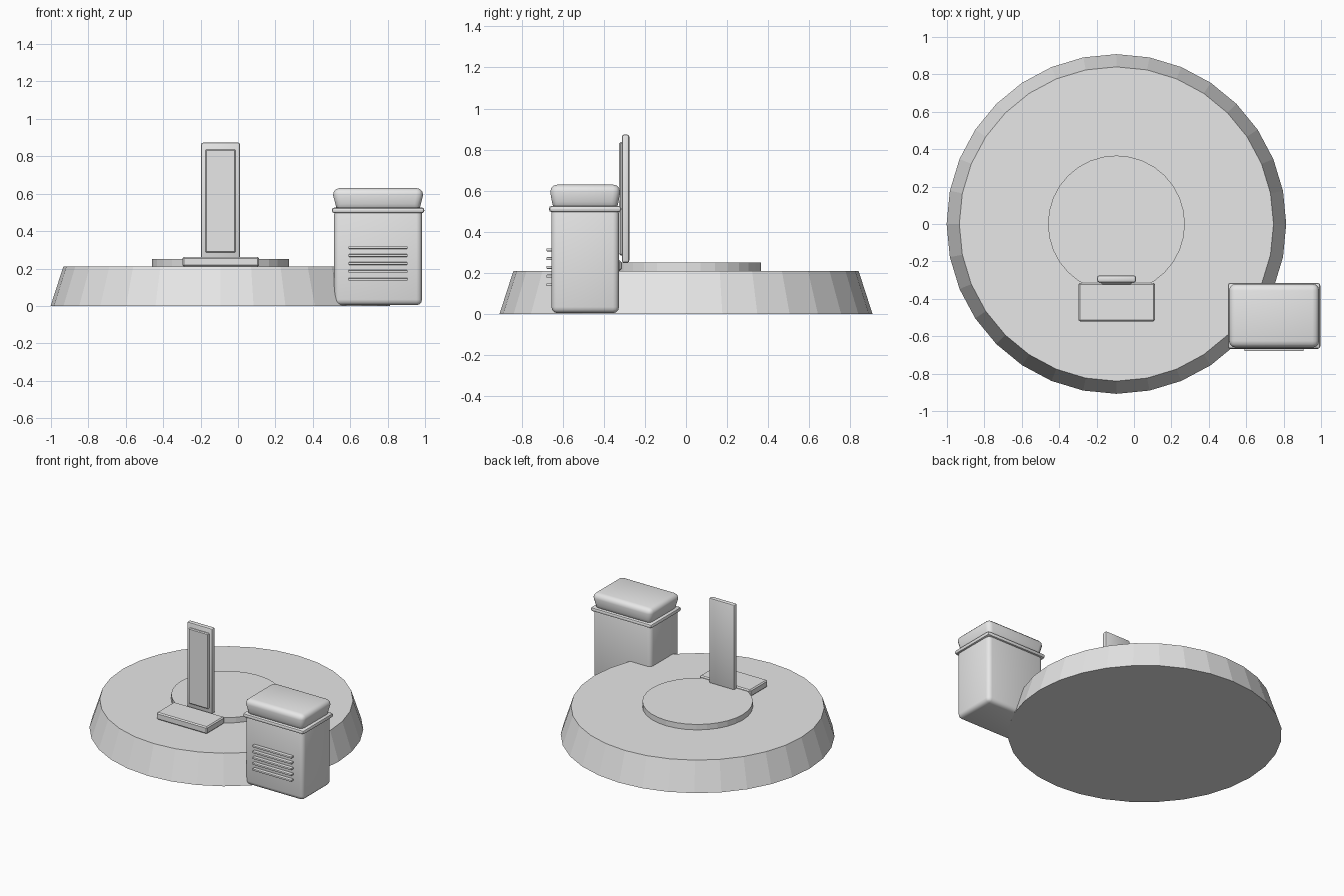
import bpy
import math

cube = bpy.data.objects.get("Cube")
if cube:
    bpy.data.objects.remove(cube, do_unlink=True)

GREY = 0.8
mat = bpy.data.materials.new("plain grey")
mat.use_nodes = True
mat.diffuse_color = (GREY, GREY, GREY, 1)
mat.node_tree.nodes["Principled BSDF"].inputs["Base Color"].default_value = (GREY, GREY, GREY, 1)


def finish(name):
    obj = bpy.context.object
    obj.name = name
    obj.data.materials.append(mat)
    return obj


def disc(name, r_bottom, r_top, z0, z1):
    """Straight or tapered round slab centred on the platform axis."""
    bpy.ops.mesh.primitive_cone_add(vertices=32, radius1=r_bottom, radius2=r_top,
                                    depth=z1 - z0, location=(-0.094, 0, (z0 + z1) / 2))
    return finish(name)


def box(name, x, y, z, bevel=0.0, segments=1):
    """Box spanning three (low, high) ranges, with optional rounded edges."""
    ranges = (x, y, z)
    bpy.ops.mesh.primitive_cube_add(size=1, location=[(a + b) / 2 for a, b in ranges])
    obj = finish(name)
    obj.scale = [b - a for a, b in ranges]
    bpy.ops.object.transform_apply(location=False, rotation=False, scale=True)
    if bevel:
        mod = obj.modifiers.new("rounded edges", 'BEVEL')
        mod.width = bevel
        mod.segments = segments
        bpy.ops.object.modifier_apply(modifier=mod.name)
        if segments > 1:
            bpy.ops.object.shade_smooth_by_angle(angle=math.radians(35))
    return obj


# Stepped round platform
disc("platform", 0.908, 0.84, 0, 0.21)
disc("raised_step", 0.366, 0.366, 0.21, 0.25)

# Low plinth and upright panel
box("plinth", (-0.298, 0.112), (-0.52, -0.315), (0.21, 0.262), 0.008)
box("upright_panel", (-0.197, 0.01), (-0.312, -0.276), (0.25, 0.873), 0.01, 2)
box("panel_face", (-0.175, -0.013), (-0.325, -0.305), (0.285, 0.837), 0.006)

# Bin: body, rim and lid
box("bin_body", (0.514, 0.984), (-0.655, -0.326), (0.004, 0.52), 0.03, 3)
box("bin_rim", (0.502, 0.996), (-0.667, -0.315), (0.496, 0.526), 0.013, 2)
lid = box("bin_lid", (0.508, 0.99), (-0.661, -0.32), (0.46, 0.63), 0.036, 3)
# The lid's lower edge tucks inside the body
for v in lid.data.vertices:
    if v.co.z < 0:
        v.co.x *= 0.95
        v.co.y *= 0.95
        v.co.z += 0.05

# Vent bars on the bin front
for i in range(5):
    z = 0.142 + i * 0.0425
    box(f"vent_bar_{i + 1}", (0.59, 0.907), (-0.68, -0.65), (z - 0.007, z + 0.007), 0.004, 2)
